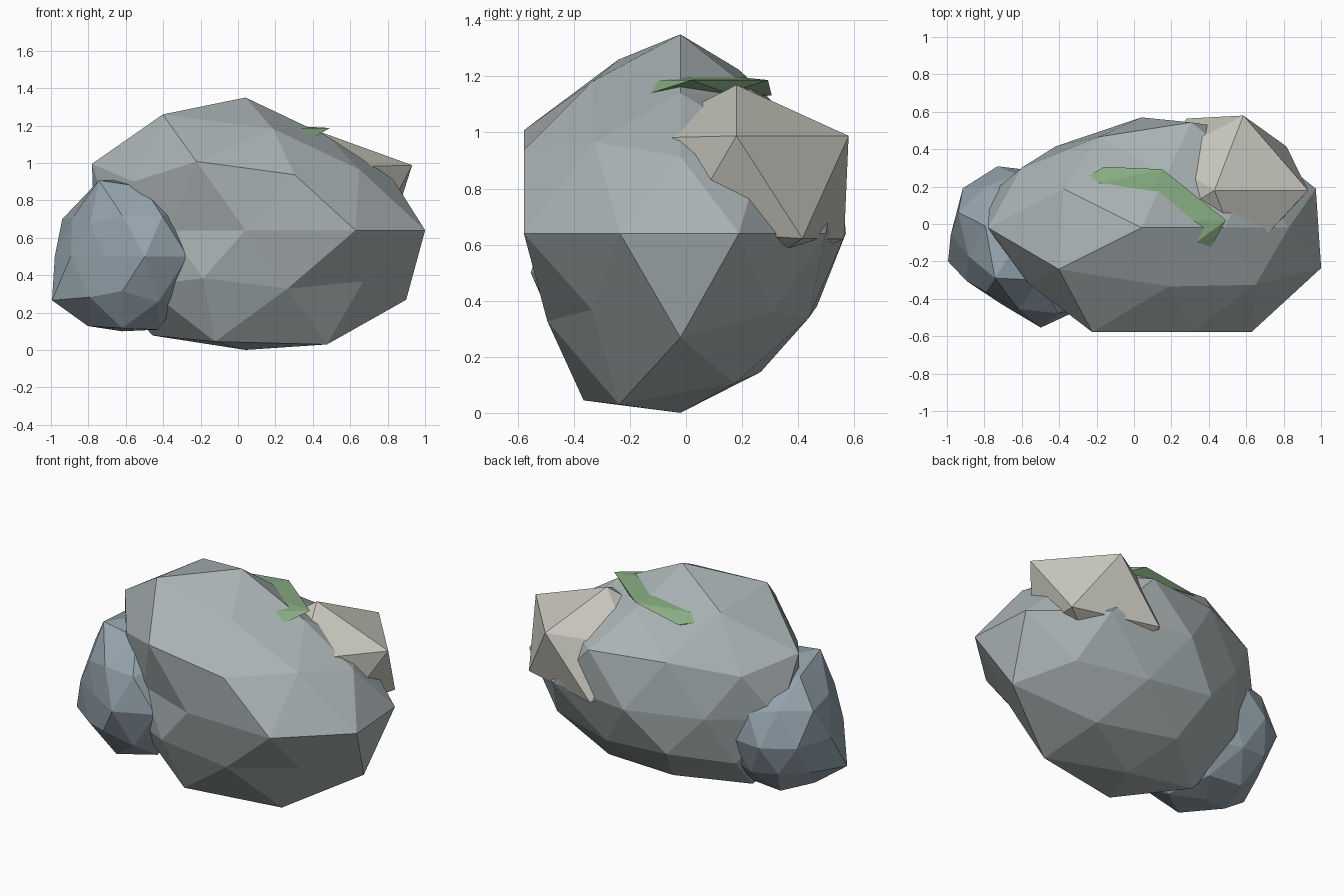
import bpy, bmesh, math


def rock(name, level, centre, scale, turn, rings, color):
    """Faceted stone: icosphere with one radial factor per vertex, ring by ring from the bottom."""
    bm = bmesh.new()
    bmesh.ops.create_icosphere(bm, subdivisions=level, radius=1)

    def key(v):
        return (round(v.co.z, 2), round(math.degrees(math.atan2(v.co.y, v.co.x))) % 360)

    factors = [f for ring in rings for f in ring]
    for v, f in zip(sorted(bm.verts, key=key), factors):
        v.co = [s * f * p for s, p in zip(scale, v.co)]
    me = bpy.data.meshes.new(name)
    bm.to_mesh(me)
    bm.free()
    ob = bpy.data.objects.new(name, me)
    ob.location = centre
    ob.rotation_euler.z = math.radians(turn)
    bpy.context.collection.objects.link(ob)
    mat = bpy.data.materials.new(name + "_colour")
    mat.diffuse_color = (*color, 1)
    me.materials.append(mat)
    return ob


# Large boulder, slightly dented at the front left
rock("main_boulder", 2, (0.04, -0.02, 0.64), (1.0, 0.69, 0.70), 0, [
    [0.914],
    [0.90, 0.83, 0.945, 1.0, 1.025],
    [1.01, 0.82, 0.83, 0.80, 0.85],
    [0.90, 0.83, 0.85, 0.82, 0.87],
    [0.98, 0.93, 0.855, 0.78, 0.85, 0.75, 0.70, 0.79, 1.0, 1.01],
    [0.88, 0.96, 0.885, 0.83, 0.95],
    [0.87, 0.87, 0.965, 1.0, 0.885],
    [0.84, 0.82, 0.98, 1.04, 0.91],
    [1.014]], (0.40, 0.45, 0.46))

# Bluish stone leaning on the left side
rock("side_stone", 2, (-0.62, -0.10, 0.50), (0.38, 0.47, 0.46), 15, [
    [0.87],
    [0.90, 0.90, 0.95, 0.98, 1.0],
    [0.95, 0.85, 0.88, 0.90, 1.0],
    [0.90, 0.88, 1.14, 0.90, 0.98],
    [0.92, 0.90, 0.90, 0.94, 0.93, 0.88, 0.77, 1.0, 1.12, 0.96],
    [0.90, 0.88, 0.97, 0.85, 1.05],
    [0.90, 0.88, 0.85, 0.90, 1.0],
    [0.95, 0.90, 0.90, 1.04, 0.95],
    [0.89]], (0.30, 0.37, 0.42))

# Pale angular chunk set into the back right
rock("pale_chunk", 1, (0.43, 0.18, 0.80), (0.56, 0.47, 0.42), 0, [
    [0.8],
    [0.95, 0.96, 0.8, 0.8, 0.8],
    [1.0, 1.0, 0.7, 0.8, 0.95],
    [0.88]], (0.57, 0.56, 0.50))

# Thin moss disc around the peak, mostly buried
rock("moss_patch", 1, (0.0, 0.02, 1.16), (0.55, 0.32, 0.06), 0, [
    [0.8],
    [0.75, 1.05, 0.9, 0.9, 1.0],
    [1.0, 1.0, 0.95, 0.95, 0.95],
    [0.9]], (0.24, 0.41, 0.22))
